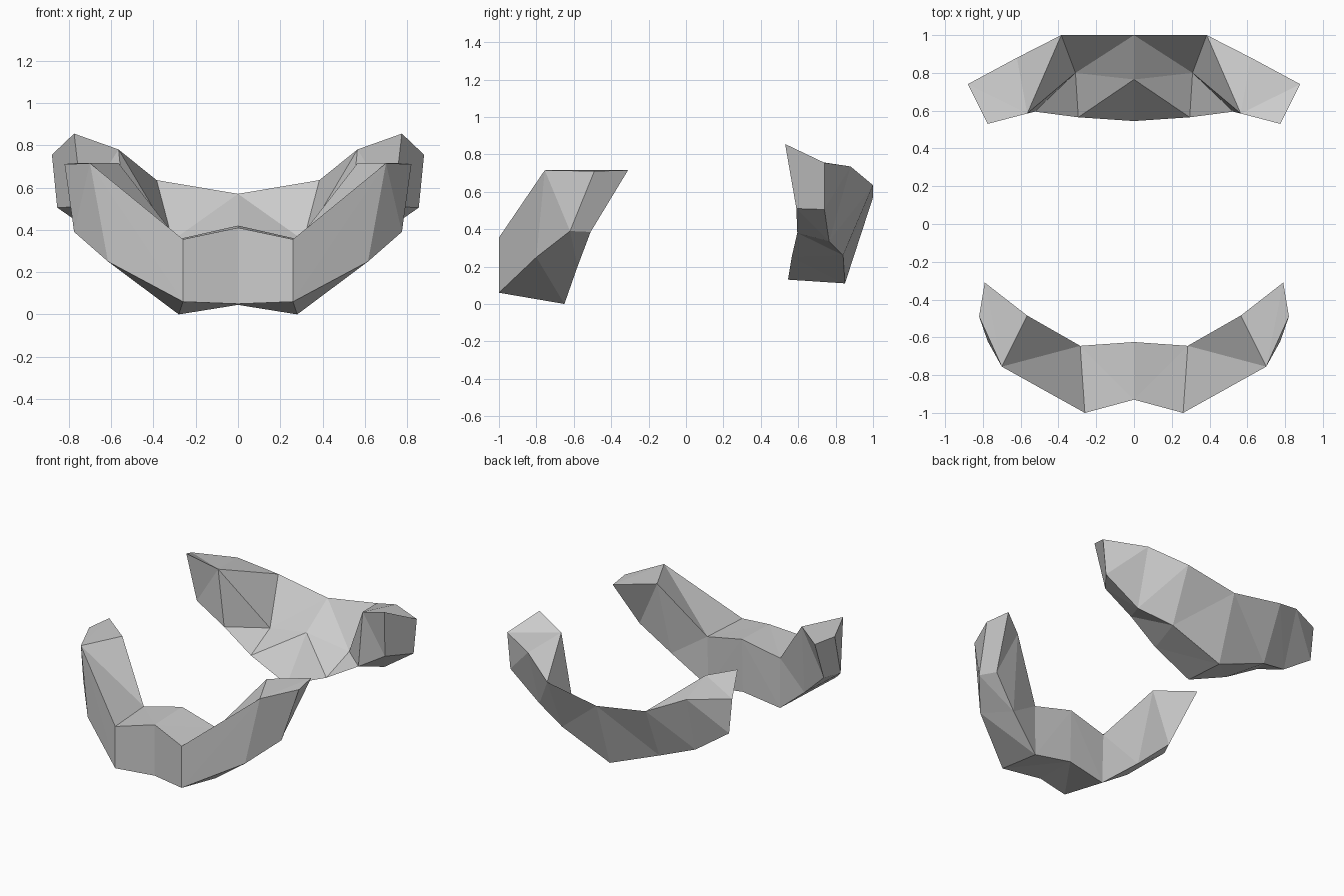
import bpy, bmesh

cube = bpy.data.objects.get("Cube")
if cube:
    bpy.data.objects.remove(cube, do_unlink=True)

grey = bpy.data.materials.new("plain grey")
GREY = (0.6, 0.6, 0.6, 1.0)
grey.diffuse_color = GREY
grey.use_nodes = True
next(n for n in grey.node_tree.nodes
     if n.type == 'BSDF_PRINCIPLED').inputs["Base Color"].default_value = GREY


def loft_half(name, sections, folds):
    """Loft four-cornered sections outward from x = 0, then mirror.
    Section corners: outer top, inner top, inner bottom, outer bottom.
    Each fold digit picks the crease of one side: top, inner, bottom, outer."""
    bm = bmesh.new()
    rings = [[bm.verts.new(p) for p in s] for s in sections]
    for near, far, fold in zip(rings, rings[1:], folds):
        for k in range(4):
            j = (k + 1) % 4
            a, b, c, d = near[k], near[j], far[j], far[k]
            tris = ((a, b, d), (b, c, d)) if fold[k] == "1" else ((a, b, c), (a, c, d))
            for t in tris:
                bm.faces.new(t)
    bm.faces.new(rings[-1])  # end cap

    # Mirror to the other side and weld the middle
    geom = bm.verts[:] + bm.edges[:] + bm.faces[:]
    bmesh.ops.mirror(bm, geom=geom, axis='X', merge_dist=0.001)
    bmesh.ops.remove_doubles(bm, verts=bm.verts[:], dist=0.001)
    bmesh.ops.recalc_face_normals(bm, faces=bm.faces[:])
    mesh = bpy.data.meshes.new(name)
    bm.to_mesh(mesh)
    bm.free()
    mesh.materials.append(grey)
    obj = bpy.data.objects.new(name, mesh)
    bpy.context.collection.objects.link(obj)
    return obj


# Front guard: notched nose sweeping back and up to pointed ends
loft_half("front_guard", [
    [(0, -.93, .41), (0, -.625, .42), (0, -.635, .045), (0, -.93, .05)],
    [(.26, -1, .355), (.285, -.645, .355), (.28, -.65, 0), (.26, -1, .06)],
    [(.70, -.755, .715), (.565, -.485, .715), (.52, -.58, .20), (.615, -.80, .25)],
    [(.82, -.49, .71), (.79, -.31, .715), (.72, -.51, .385), (.775, -.62, .39)],
], ["0000", "1000", "0001"])

# Rear guard: sloped back with a hollowed middle and raised wings
loft_half("rear_guard", [
    [(0, 1, .57), (0, .765, .415), (0, .545, .13), (0, .85, .11)],
    [(.385, 1, .635), (.31, .80, .35), (.295, .565, .25), (.38, .84, .26)],
    [(.62, .88, .735), (.565, .585, .78), (.525, .595, .38), (.61, .765, .335)],
    [(.88, .74, .755), (.775, .53, .855), (.735, .59, .51), (.855, .74, .505)],
], ["0011", "0011", "1011"])
